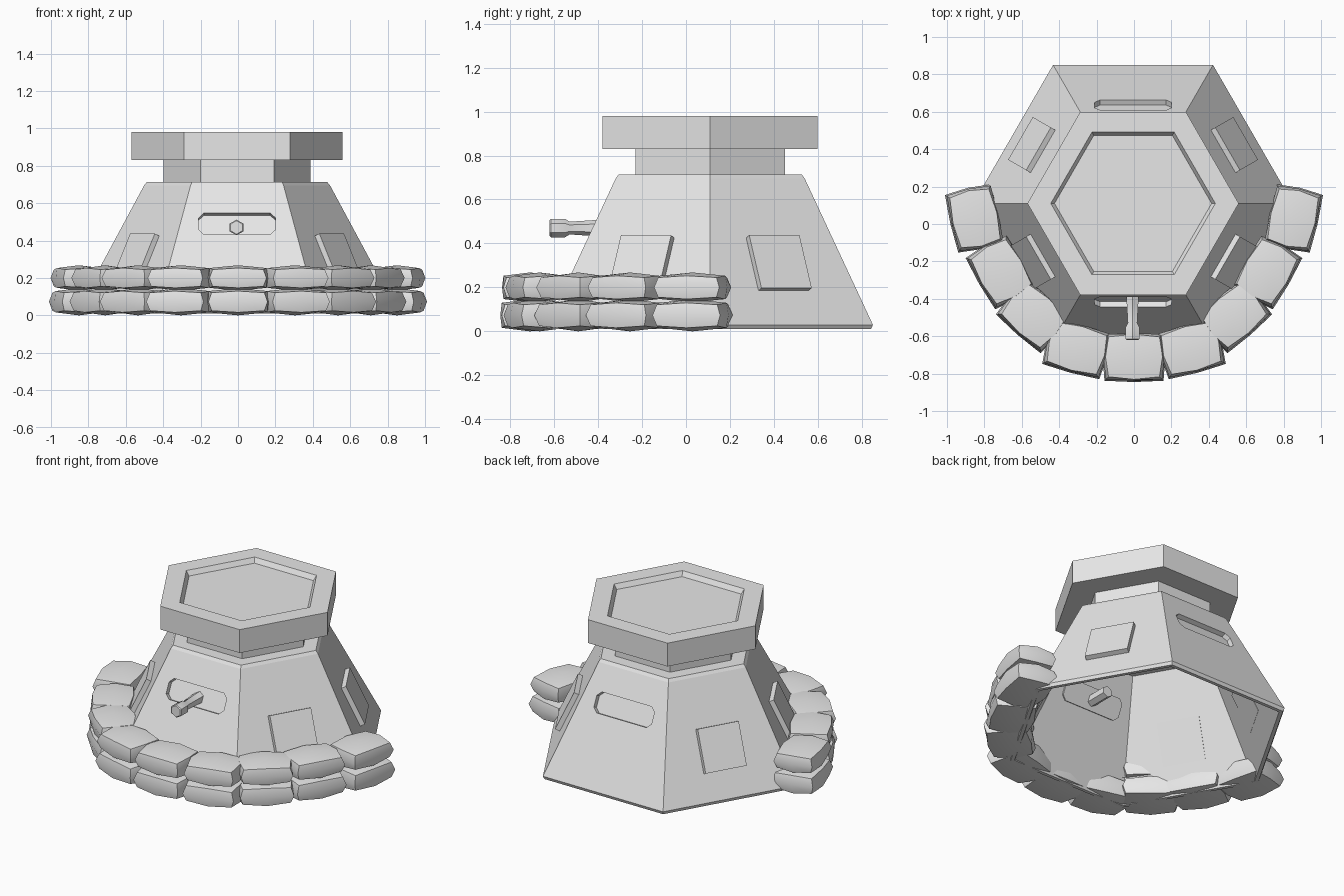
import bpy, bmesh, math
from mathutils import Matrix, Vector

if "Cube" in bpy.data.objects:
    bpy.data.objects.remove(bpy.data.objects["Cube"])

CX, CY = -0.005, 0.11          # centre of the hexagonal bunker
SLOPE = math.atan(0.466)       # inward lean of the walls

grey = bpy.data.materials.new("concrete_grey")
grey.diffuse_color = (0.8, 0.8, 0.8, 1)
grey.use_nodes = True
grey.node_tree.nodes["Principled BSDF"].inputs["Base Color"].default_value = grey.diffuse_color


def finish(name, bm, matrix=None, smooth=None):
    bmesh.ops.recalc_face_normals(bm, faces=bm.faces[:])
    me = bpy.data.meshes.new(name)
    bm.to_mesh(me)
    bm.free()
    me.materials.append(grey)
    ob = bpy.data.objects.new(name, me)
    bpy.context.collection.objects.link(ob)
    if matrix:
        ob.matrix_world = matrix
    if smooth:
        bpy.ops.object.select_all(action='DESELECT')
        ob.select_set(True)
        bpy.context.view_layer.objects.active = ob
        bpy.ops.object.shade_smooth_by_angle(angle=math.radians(smooth))
    return ob


def loft(name, rings, sides=6, matrix=None, smooth=None):
    """Stack regular polygons given as (radius, z), capping both ends."""
    bm = bmesh.new()
    loops = []
    for r, z in rings:
        loops.append([bm.verts.new((r * math.cos(i * math.tau / sides),
                                    r * math.sin(i * math.tau / sides), z))
                      for i in range(sides)])
    for a, b in zip(loops, loops[1:]):
        for i in range(sides):
            j = (i + 1) % sides
            bm.faces.new((a[i], a[j], b[j], b[i]))
    bm.faces.new(loops[0])
    bm.faces.new(loops[-1])
    return finish(name, bm, matrix, smooth)


def prism(name, outline, n0, n1, matrix):
    """Extrude an outline between two depths along local z."""
    bm = bmesh.new()
    lo = [bm.verts.new((x, y, n0)) for x, y in outline]
    hi = [bm.verts.new((x, y, n1)) for x, y in outline]
    bm.faces.new(lo)
    bm.faces.new(hi)
    for i in range(len(lo)):
        j = (i + 1) % len(lo)
        bm.faces.new((lo[i], lo[j], hi[j], hi[i]))
    return finish(name, bm, matrix)


def wall_frame(angle_deg, z):
    """Local frame on a sloped wall: x along the wall, y up it, z outward."""
    a = math.radians(angle_deg)
    ca, sa, c, s = math.cos(a), math.sin(a), math.cos(SLOPE), math.sin(SLOPE)
    d = 0.7405 - 0.466 * (z - 0.03)
    m = Matrix(((-sa, -ca * s, ca * c), (ca, -sa * s, sa * c), (0, c, s))).to_4x4()
    m.translation = Vector((CX + d * ca, CY + d * sa, z))
    return m


def slot_outline(w, h, k):
    return [(-w + k, -h), (w - k, -h), (w, -h + k), (w, h - k),
            (w - k, h), (-w + k, h), (-w, h - k), (-w, -h + k)]


# Bunker: hollow shell, neck and cap with recessed roof
centre = Matrix.Translation((CX, CY, 0))
walls = loft("bunker_walls", [(0.47, 0.68), (0.82, 0.01), (0.845, 0.01),
                              (0.855, 0.03), (0.497, 0.695), (0.482, 0.713)],
             matrix=centre)
loft("neck", [(0.393, 0.70), (0.393, 0.84)], matrix=centre)
loft("roof_cap", [(0.565, 0.83), (0.565, 0.98), (0.44, 0.98),
                  (0.42, 0.95)], matrix=centre)

# Firing slots front and back, each with a recessed plate behind
for side, angle in (("front", -90), ("back", 90)):
    frame = wall_frame(angle, 0.49)
    cutter = prism(side + "_slot_cutter", slot_outline(0.205, 0.063, 0.028),
                   -0.1, 0.1, frame)
    cutter.hide_render = True
    cutter.hide_viewport = True
    cut = walls.modifiers.new(side + "_slot", 'BOOLEAN')
    cut.operation = 'DIFFERENCE'
    cut.solver = 'EXACT'
    cut.object = cutter
    prism(side + "_slot_plate", slot_outline(0.21, 0.068, 0.028),
          -0.040, -0.030, frame)

# Raised panels on the four angled walls
for i, angle in enumerate((30, 150, 210, 330)):
    w, h = 0.132, 0.132
    prism("wall_panel_%d" % (i + 1), [(-w, -h), (w, -h), (w, h), (-w, h)],
          -0.035, 0.03, wall_frame(angle, 0.305))

# Gun barrel pointing to the front
gun = Matrix.Translation((-0.008, 0, 0.47)) @ Matrix.Rotation(math.pi / 2, 4, 'X')
gun = gun @ Matrix.Rotation(math.radians(30), 4, 'Z')
loft("gun_barrel", [(0.036, 0.25), (0.036, 0.42), (0.029, 0.53), (0.042, 0.55),
                    (0.042, 0.615), (0.036, 0.62)], 6, gun, 35)


def sandbag(name, x, y, z, turn, size):
    bm = bmesh.new()
    bmesh.ops.create_cube(bm, size=2)
    bmesh.ops.subdivide_edges(bm, edges=bm.edges[:], cuts=1, use_grid_fill=True)
    for v in bm.verts:
        px, py, pz = v.co
        count = sum(abs(c) > 0.5 for c in v.co)
        if count == 3:
            f = (0.84, 0.84, 0.66)
        elif count == 2:
            f = (0.94, 0.95, 0.78)
        else:
            f = (1, 1, 1)
        v.co = (px * f[0] * size[0], py * f[1] * size[1], pz * f[2] * size[2])
    m = Matrix.Translation((x, y, z)) @ Matrix.Rotation(math.radians(turn), 4, 'Z')
    return finish(name, bm, m, 38)


# Two rows of sandbags in a half ring around the front
half_ring = [(0.0, -0.71, 0), (0.305, -0.665, 15), (0.535, -0.49, 41),
             (0.71, -0.255, 60), (0.85, 0.03, 77)]
for row, z, size in (("lower", 0.073, (0.168, 0.135, 0.073)),
                     ("upper", 0.2, (0.162, 0.127, 0.068))):
    for i, (x, y, turn) in enumerate(half_ring):
        for s in ((1, -1) if i else (1,)):
            tag = "centre" if not i else ("right" if s > 0 else "left")
            sandbag("%s_sandbag_%s_%d" % (row, tag, i), s * x, y, z, s * turn, size)
